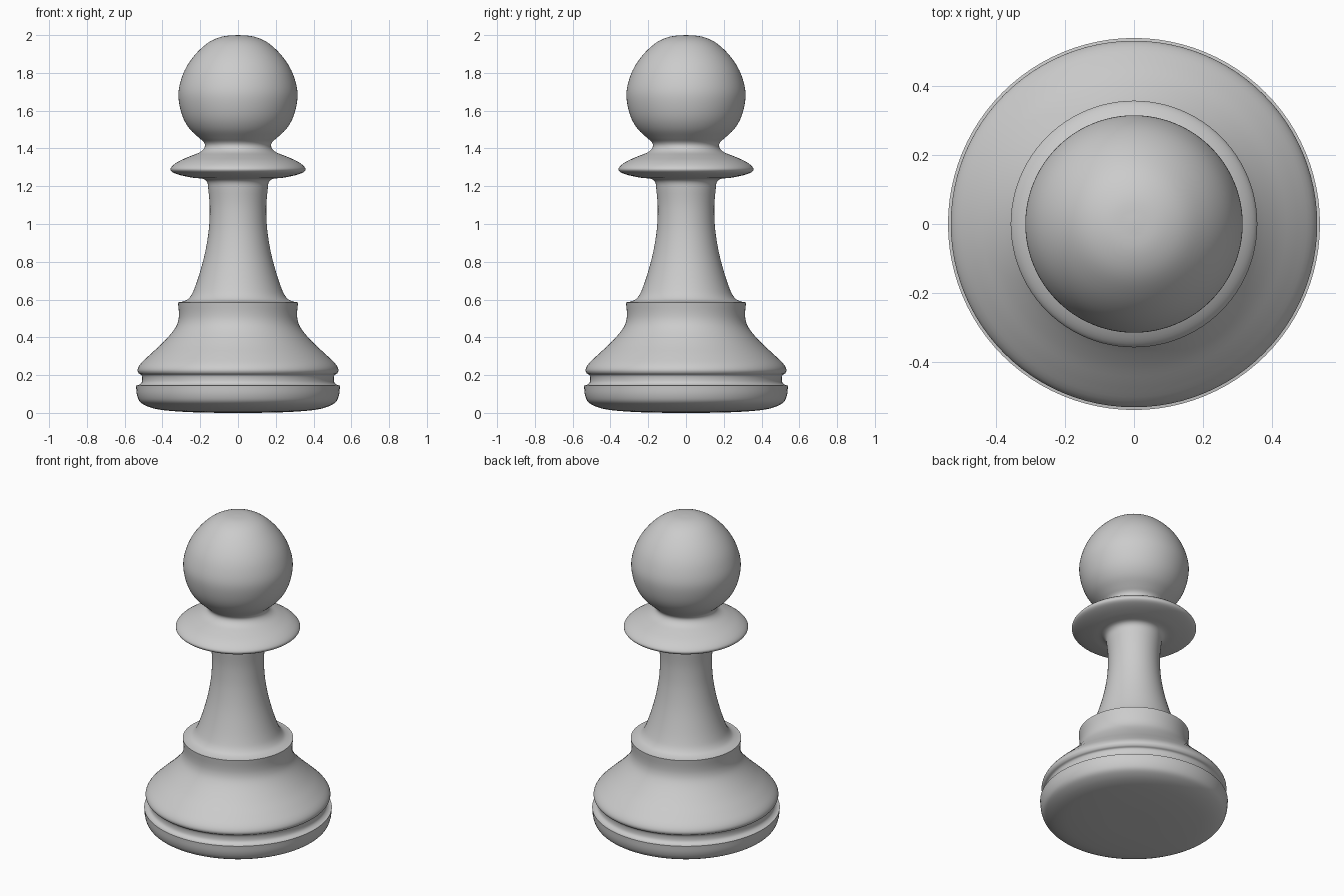
import bpy, bmesh, math
from mathutils import Vector

if "Cube" in bpy.data.objects:
    bpy.data.objects.remove(bpy.data.objects["Cube"])

SEGMENTS = 96


def smooth_profile(points, steps=4):
    """Run a centripetal-like spline through the (radius, height) points."""
    pts = [Vector(p) for p in points]
    pts = [2 * pts[0] - pts[1]] + pts + [2 * pts[-1] - pts[-2]]
    out = []
    for p0, p1, p2, p3 in zip(pts, pts[1:], pts[2:], pts[3:]):
        d0, d1, d2 = [max((b - a).length, 1e-5) ** 0.5
                      for a, b in ((p0, p1), (p1, p2), (p2, p3))]
        m1 = (p2 - p1) + d1 * ((p1 - p0) / d0 - (p2 - p0) / (d0 + d1))
        m2 = (p2 - p1) + d1 * ((p3 - p2) / d2 - (p3 - p1) / (d1 + d2))
        for i in range(steps):
            t = i / steps
            out.append((2*t**3 - 3*t**2 + 1) * p1 + (t**3 - 2*t**2 + t) * m1
                       + (3*t**2 - 2*t**3) * p2 + (t**3 - t**2) * m2)
    return out + [pts[-2]]


def lathe(name, points):
    """Spin a smoothed profile, listed from bottom to top, around z."""
    bm = bmesh.new()
    verts = [bm.verts.new((max(p.x, 0), 0, max(p.y, 0))) for p in smooth_profile(points)[:]]
    edges = [bm.edges.new(pair) for pair in zip(verts, verts[1:])]
    bmesh.ops.spin(bm, geom=verts + edges, cent=(0, 0, 0), axis=(0, 0, 1),
                   angle=math.tau, steps=SEGMENTS, use_duplicate=False)
    bmesh.ops.remove_doubles(bm, verts=bm.verts, dist=1e-4)
    bmesh.ops.recalc_face_normals(bm, faces=bm.faces)
    # Open shells: point the widest face outwards
    widest = max(bm.faces, key=lambda f: f.calc_center_median().xy.length)
    if widest.normal.xy.dot(widest.calc_center_median().xy) < 0:
        bmesh.ops.reverse_faces(bm, faces=bm.faces)
    mesh = bpy.data.meshes.new(name)
    bm.to_mesh(mesh)
    bm.free()
    obj = bpy.data.objects.new(name, mesh)
    bpy.context.collection.objects.link(obj)
    bpy.ops.object.select_all(action='DESELECT')
    obj.select_set(True)
    bpy.context.view_layer.objects.active = obj
    bpy.ops.object.shade_smooth_by_angle(angle=math.radians(40))
    return obj


# Rounded foot disc, ending at its sharp upper edge
lathe("foot", [(0, 0), (0.2, 0.002), (0.35, 0.01), (0.43, 0.02), (0.485, 0.037),
               (0.52, 0.06), (0.535, 0.095), (0.54, 0.145)])

# Groove and flared skirt, ending at the sharp ledge
lathe("skirt", [(0.54, 0.145), (0.525, 0.148), (0.511, 0.16), (0.507, 0.18),
                (0.511, 0.2), (0.525, 0.209), (0.532, 0.225), (0.523, 0.25),
                (0.475, 0.3), (0.41, 0.36), (0.35, 0.425), (0.325, 0.463),
                (0.315, 0.495), (0.313, 0.53), (0.318, 0.585)])

# Ledge, stem, collar and head as one continuous turned piece
lathe("stem_collar_and_head", [
    (0.318, 0.585), (0.295, 0.589), (0.268, 0.6), (0.248, 0.622), (0.23, 0.66),
    (0.2, 0.75), (0.174, 0.85), (0.157, 0.95), (0.151, 1.02), (0.15, 1.1),
    (0.157, 1.18), (0.163, 1.22), (0.18, 1.237), (0.24, 1.245), (0.32, 1.263),
    (0.352, 1.278), (0.358, 1.29), (0.348, 1.307), (0.31, 1.334), (0.25, 1.36),
    (0.2, 1.381), (0.18, 1.4), (0.175, 1.417), (0.181, 1.433), (0.205, 1.455),
    (0.253, 1.5), (0.288, 1.556), (0.31, 1.63), (0.315, 1.7), (0.296, 1.78),
    (0.265, 1.845), (0.215, 1.91), (0.15, 1.965), (0.08, 1.993), (0, 2.0)])
